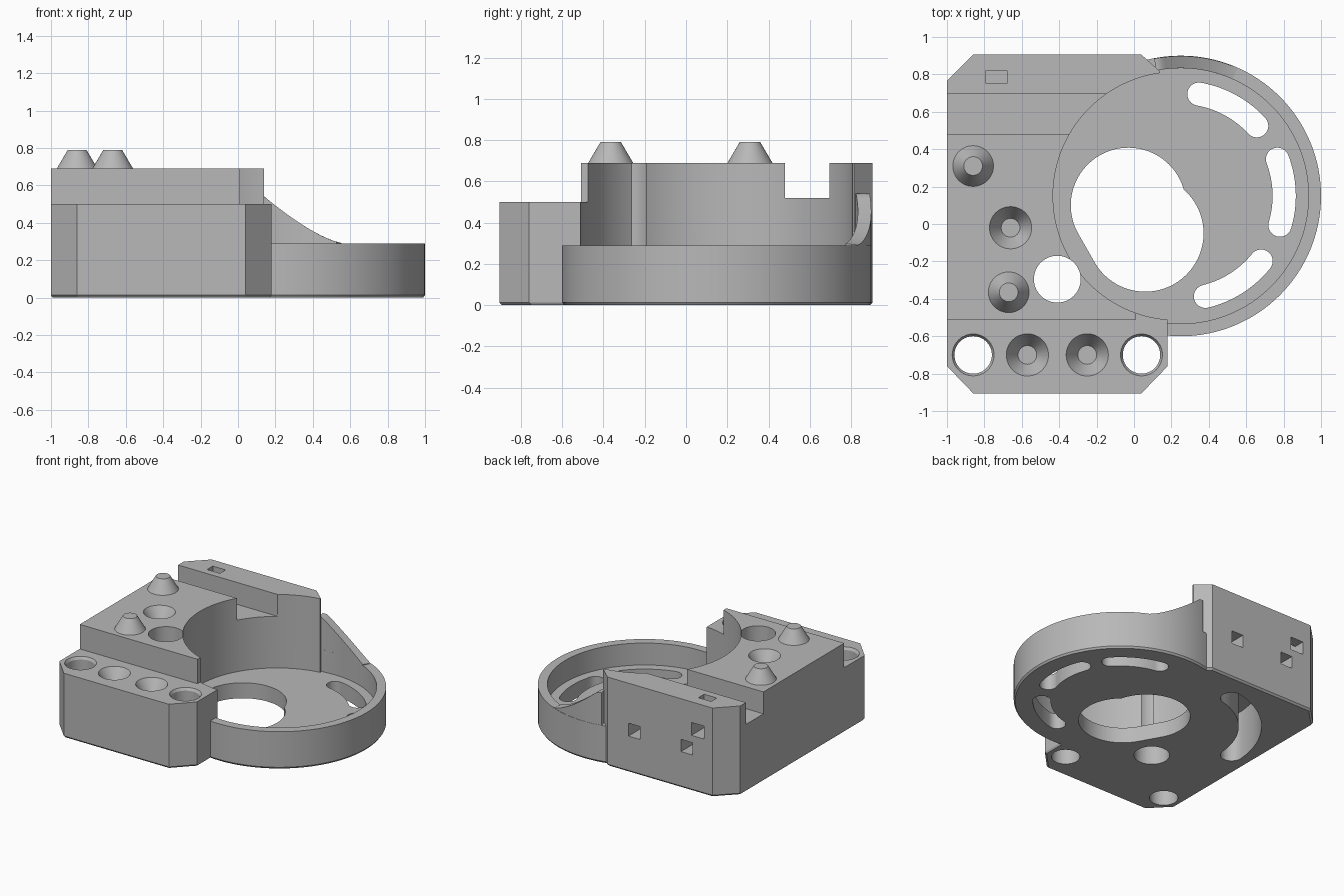
import bpy, bmesh
from math import sin, cos, radians

if "Cube" in bpy.data.objects:
    bpy.data.objects.remove(bpy.data.objects["Cube"])

grey = bpy.data.materials.new("matte grey")
grey.use_nodes = True
colour = (0.48, 0.48, 0.48, 1)
grey.diffuse_color = colour
grey.node_tree.nodes["Principled BSDF"].inputs["Base Color"].default_value = colour


def arc(c, r, a0, a1, n=24):
    """Points along an arc, angles in degrees."""
    angles = [radians(a0 + (a1 - a0) * i / n) for i in range(n + 1)]
    return [(c[0] + r * cos(a), c[1] + r * sin(a)) for a in angles]


def circle(c, r, n=96):
    return arc(c, r, 0, 360, n)[:-1]


def arc_slot(c, r, half, a0, a1):
    """Outline of a round-ended slot following an arc."""
    end, = arc(c, r, a1, a1, 1)[:1]
    start, = arc(c, r, a0, a0, 1)[:1]
    return (arc(c, r + half, a0, a1) + arc(end, half, a1, a1 + 180, 12)[1:-1]
            + arc(c, r - half, a1, a0) + arc(start, half, a0 + 180, a0 + 360, 12)[1:-1])


def loft(name, rings):
    """Closed solid through rings of equal point count."""
    bm = bmesh.new()
    loops = [[bm.verts.new(p) for p in ring] for ring in rings]
    n = len(loops[0])
    for low, high in zip(loops, loops[1:]):
        for i in range(n):
            j = (i + 1) % n
            bm.faces.new((low[i], low[j], high[j], high[i]))
    bm.faces.new(loops[0][::-1])
    bm.faces.new(loops[-1])
    bmesh.ops.recalc_face_normals(bm, faces=bm.faces)
    mesh = bpy.data.meshes.new(name)
    bm.to_mesh(mesh)
    bm.free()
    obj = bpy.data.objects.new(name, mesh)
    bpy.context.collection.objects.link(obj)
    mesh.materials.append(grey)
    return obj


def prism(name, pts, z0, z1, chamfer=0, mid=(0, 0)):
    rings = [[(x, y, z) for x, y in pts] for z in (z0 + chamfer, z1)]
    if chamfer:
        k = 1 - chamfer
        rings.insert(0, [(mid[0] + (x - mid[0]) * k, mid[1] + (y - mid[1]) * k, z0) for x, y in pts])
    return loft(name, rings)


def box(name, x0, x1, y0, y1, z0, z1):
    return prism(name, [(x0, y0), (x1, y0), (x1, y1), (x0, y1)], z0, z1)


def cone(name, c, r0, r1, z0, z1):
    return loft(name, [[(x, y, z) for x, y in circle(c, r, 48)] for r, z in ((r0, z0), (r1, z1))])


def combine(target, others, operation):
    """Apply booleans and drop the helper solids."""
    for other in others:
        mod = target.modifiers.new("boolean", "BOOLEAN")
        mod.operation, mod.solver, mod.object = operation, "EXACT", other
        graph = bpy.context.evaluated_depsgraph_get()
        mesh = bpy.data.meshes.new_from_object(target.evaluated_get(graph))
        target.modifiers.clear()
        target.data = mesh
        bpy.data.objects.remove(other)


FLOOR, STEP, TOP, RIM = 0.12, 0.5, 0.69, 0.29
DISC = (0.25, 0.15)

# Block with chamfered corners, front step, rear channel and large bore
outline = [(-1, -0.76), (-0.86, -0.905), (0.04, -0.905), (0.18, -0.76), (0.18, 0),
           (0.14, 0.3), (0.14, 0.815), (0.04, 0.905), (-0.86, 0.905), (-1, 0.765)]
body = prism("mount_body", outline, 0, TOP, 0.014, (-0.4, 0))
combine(body, [
    box("front_step_cut", -1.1, 0.3, -1, -0.51, STEP, 1),
    box("corner_cut", 0.01, 0.3, -0.6, 0, STEP, 1),
    box("channel_cut", -1.1, 0.3, 0.48, 0.695, 0.52, 1),
    prism("bore_cut", circle((0.23, 0.15), 0.663, 128), FLOOR, 1),
], "DIFFERENCE")

# Round dish with raised rim
dish = prism("dish", circle(DISC, 0.75, 128), 0, RIM, 0.014, DISC)
combine(dish, [prism("dish_cut", circle(DISC, 0.683, 128), FLOOR, 1)], "DIFFERENCE")

# Curved gusset sweeping from the rear wall down to the rim
sections = []
for inner, outer in zip(arc(DISC, 0.683, 66, 101), arc(DISC, 0.748, 66, 101)):
    tops = [RIM + 0.25 * min(1, max(0, (0.56 - p[0]) / 0.42)) ** 1.4 + 0.001 for p in (outer, inner)]
    sections.append([(*inner, 0.2), (*outer, 0.2), (*outer, tops[0]), (*inner, tops[1])])
gusset = loft("gusset", sections)

# Locating studs
studs = [cone("stud", c, 0.11, 0.05, TOP - 0.002, 0.79) for c in ((-0.86, 0.31), (-0.67, -0.365))]
combine(body, [dish, gusset] + studs, "UNION")

# Central opening made of two offset arcs
opening = arc((-0.03, 0.1), 0.308, 16, 211, 40) + arc((0.06, -0.05), 0.312, 211, 408, 40)
cuts = [prism("central_cut", opening, -0.1, 0.2)]

# Curved adjustment slots in the dish floor
for middle in (61.3, 2.2, -57.6):
    cuts.append(prism("slot_cut", arc_slot(DISC, 0.553, 0.062, middle - 18.6, middle + 18.6), -0.1, 0.2))

# Through holes, countersunk at the front corners
cuts.append(prism("bolt_cut", circle((-0.41, -0.295), 0.125), -0.1, 1))
for x in (-0.86, 0.04):
    cuts.append(prism("bolt_cut", circle((x, -0.7), 0.1), -0.1, 1))
    cuts.append(cone("lead_in_cut", (x, -0.7), 0.1, 0.115, STEP - 0.02, STEP + 0.005))

# Conical sockets
for x, y, z in ((-0.66, -0.02, TOP), (-0.57, -0.7, STEP), (-0.25, -0.7, STEP)):
    cuts.append(cone("socket_cut", (x, y), 0.05, 0.116, z - 0.1, z + 0.005))

# Curved pocket underneath and square tie openings at the rear
cuts += [
    prism("pocket_cut", arc_slot((-0.16, 0.02), 0.68, 0.08, 104, 176), -0.1, 0.38),
    box("tie_cut", -0.24, -0.14, 0.74, 1, 0.28, 0.38),
    box("tie_cut", -0.69, -0.59, 0.5, 1, 0.28, 0.375),
    box("tie_cut", -0.79, -0.68, 0.75, 1, 0.43, 0.53),
    box("tie_cut", -0.79, -0.68, 0.75, 0.82, 0.44, 1),
]
combine(body, cuts, "DIFFERENCE")

# Smooth curved walls, crisp edges
body.data.materials.clear()
body.data.materials.append(grey)
bpy.ops.object.select_all(action="DESELECT")
body.select_set(True)
bpy.context.view_layer.objects.active = body
bpy.ops.object.shade_smooth_by_angle(angle=radians(25))
